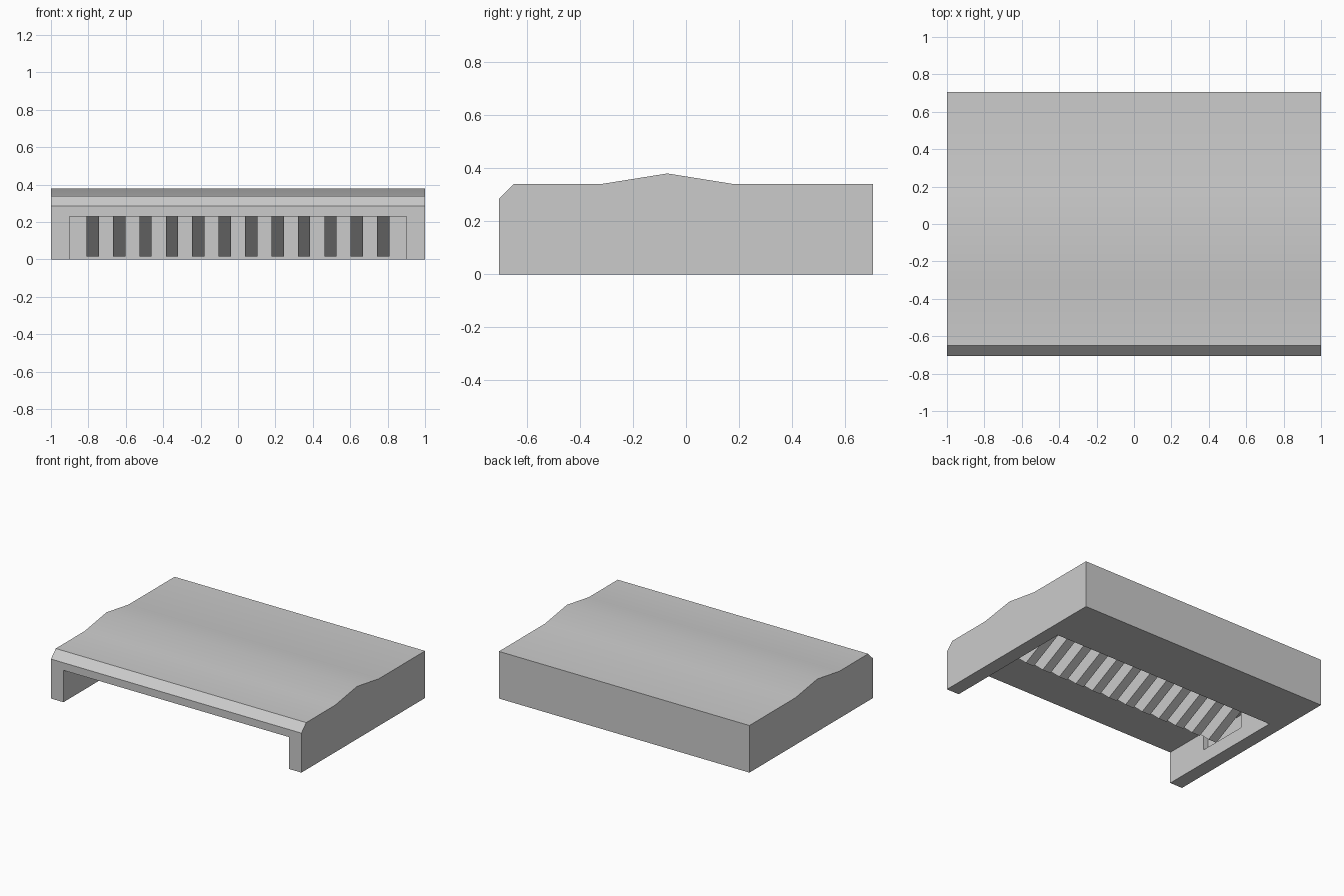
import bpy
import bmesh
import math

cube = bpy.data.objects.get("Cube")
if cube:
    bpy.data.objects.remove(cube, do_unlink=True)

# Single grey finish
grey = bpy.data.materials.new("light_grey")
grey.use_nodes = True
GREY = (0.6, 0.6, 0.6, 1)
grey.diffuse_color = GREY
grey.node_tree.nodes["Principled BSDF"].inputs["Base Color"].default_value = GREY


def make_object(name, bm):
    bmesh.ops.recalc_face_normals(bm, faces=bm.faces)
    mesh = bpy.data.meshes.new(name)
    bm.to_mesh(mesh)
    bm.free()
    mesh.materials.append(grey)
    obj = bpy.data.objects.new(name, mesh)
    bpy.context.collection.objects.link(obj)
    return obj


def add_prism(bm, profile, x0, x1):
    """Extrude a (y, z) profile along x."""
    face = bm.faces.new([bm.verts.new((x0, y, z)) for y, z in profile])
    new = bmesh.ops.extrude_face_region(bm, geom=[face])["geom"]
    verts = [v for v in new if isinstance(v, bmesh.types.BMVert)]
    bmesh.ops.translate(bm, verts=verts, vec=(x1 - x0, 0, 0))


def prism(name, profile, x0, x1):
    bm = bmesh.new()
    add_prism(bm, profile, x0, x1)
    return make_object(name, bm)


def rect(y0, y1, z0, z1):
    return [(y0, z0), (y1, z0), (y1, z1), (y0, z1)]


def cut(target, cutter):
    mod = target.modifiers.new(cutter.name, "BOOLEAN")
    mod.operation = "DIFFERENCE"
    mod.solver = "EXACT"
    mod.object = cutter
    cutter.hide_render = True
    cutter.hide_viewport = True
    cutter.display_type = "WIRE"


CEILING = 0.23

# Housing with a chamfered front lip and a shallow ridge on top
housing = prism("housing", [
    (-0.705, 0), (-0.705, 0.285), (-0.65, 0.34), (-0.32, 0.34),
    (-0.07, 0.38), (0.18, 0.34), (0.705, 0.34), (0.705, 0)], -1, 1)

# Cavity open to the front and below
cut(housing, prism("cavity_cutter", rect(-0.8, 0.3, -0.1, CEILING), -0.9, 0.9))

# Shallow pocket in the inner face of each side wall
for side, label in ((1, "left"), (-1, "right")):
    pocket = prism(label + "_pocket_cutter", rect(-0.37, 0.01, 0.1, CEILING),
                   side * 0.85, side * 0.94)
    cut(housing, pocket)

# Row of wedge ribs hanging from the cavity ceiling
bm = bmesh.new()
COUNT = 12
for i in range(COUNT):
    x = (i - (COUNT - 1) / 2) * 0.1412
    add_prism(bm, [(-0.37, CEILING), (-0.13, 0.015), (0.3, CEILING)],
              x - 0.033, x + 0.033)
make_object("ceiling_ribs", bm)

# Soft shading over the ridge, crisp edges elsewhere
bpy.ops.object.select_all(action="DESELECT")
housing.select_set(True)
bpy.context.view_layer.objects.active = housing
bpy.ops.object.shade_smooth_by_angle(angle=math.radians(30))
